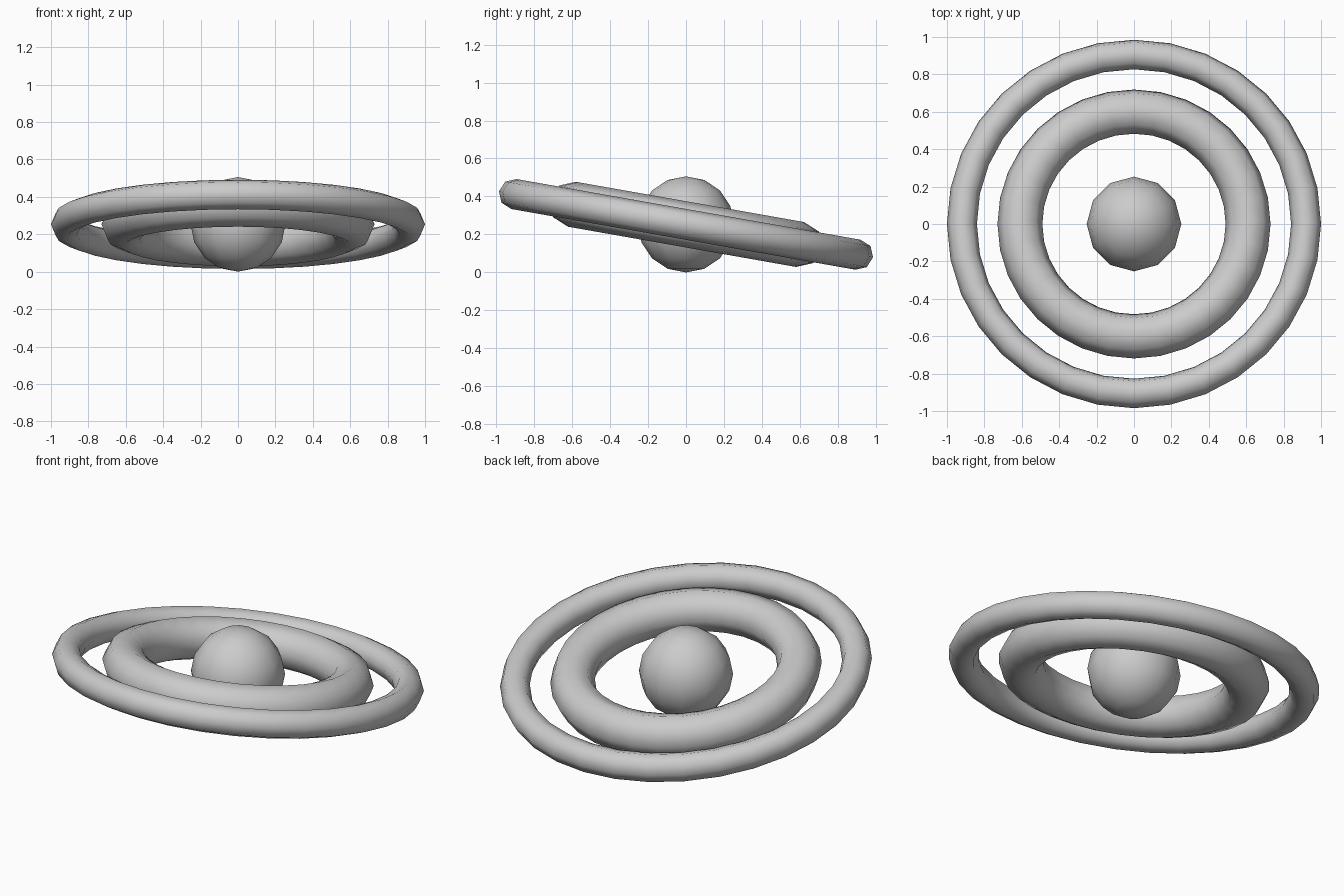
import bpy
from math import radians

if "Cube" in bpy.data.objects:
    bpy.data.objects.remove(bpy.data.objects["Cube"])

R_CORE = 0.253
TILT = radians(-10)


def smooth(name):
    obj = bpy.context.object
    obj.name = name
    bpy.ops.object.shade_smooth()
    return obj


def ring(name, major, minor):
    bpy.ops.mesh.primitive_torus_add(
        major_segments=32, minor_segments=8,
        major_radius=major, minor_radius=minor,
        location=(0, 0, R_CORE), rotation=(TILT, 0, 0))
    return smooth(name)


# central sphere
bpy.ops.mesh.primitive_uv_sphere_add(
    segments=12, ring_count=8, radius=R_CORE, location=(0, 0, R_CORE))
smooth("core_sphere")

# two tilted rings around it, dropping toward the back
ring("inner_ring", 0.61, 0.12)
ring("outer_ring", 0.92, 0.08)
